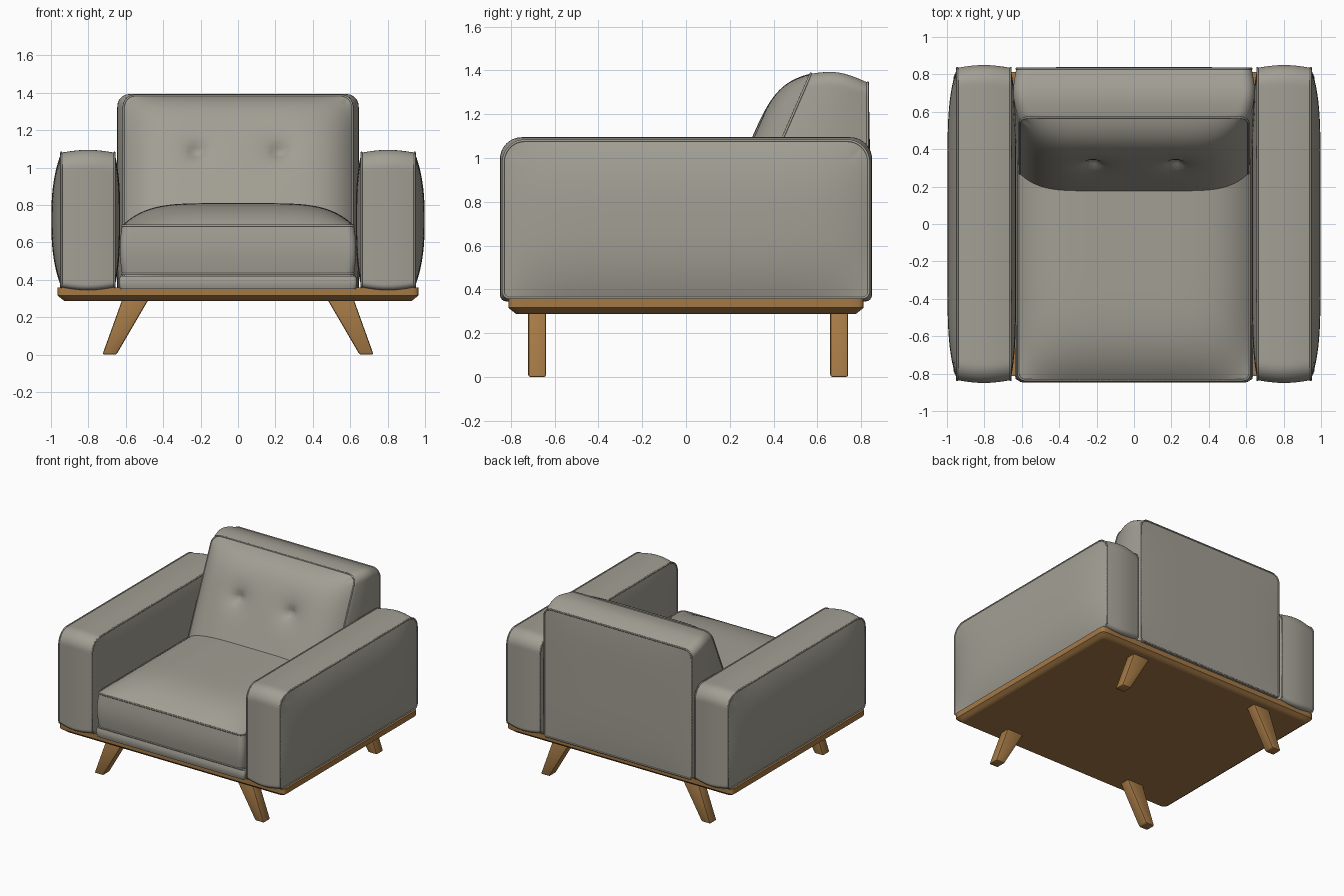
import bpy, bmesh, math
from mathutils import Vector

if "Cube" in bpy.data.objects:
    bpy.data.objects.remove(bpy.data.objects["Cube"])


def material(name, rgb):
    m = bpy.data.materials.new(name)
    m.diffuse_color = (*rgb, 1)
    m.use_nodes = True
    m.node_tree.nodes["Principled BSDF"].inputs["Base Color"].default_value = m.diffuse_color
    return m


FABRIC = material("warm grey leather", (0.36, 0.345, 0.295))
WOOD = material("oak wood", (0.37, 0.19, 0.06))


def finish(name, bm, mat, angle=40):
    bmesh.ops.remove_doubles(bm, verts=bm.verts, dist=1e-5)
    bmesh.ops.recalc_face_normals(bm, faces=bm.faces)
    me = bpy.data.meshes.new(name)
    bm.to_mesh(me)
    bm.free()
    me.materials.append(mat)
    ob = bpy.data.objects.new(name, me)
    bpy.context.collection.objects.link(ob)
    bpy.ops.object.select_all(action='DESELECT')
    ob.select_set(True)
    bpy.context.view_layer.objects.active = ob
    bpy.ops.object.shade_smooth_by_angle(angle=math.radians(angle))
    return ob


def rounded(u, v, hx, hy, r):
    """Map the unit square onto a rounded rectangle."""
    a, b = u * hx, v * hy
    dx, dy = abs(a) - (hx - r), abs(b) - (hy - r)
    if dx > 0 and dy > 0:
        k = max(dx, dy) / math.hypot(dx, dy)
        a = math.copysign(hx - r + dx * k, a)
        b = math.copysign(hy - r + dy * k, b)
    return a, b


def piping(name, loops, radius=0.006):
    cu = bpy.data.curves.new(name, 'CURVE')
    cu.dimensions = '3D'
    cu.bevel_depth = radius
    cu.bevel_resolution = 1
    for loop in loops:
        sp = cu.splines.new('POLY')
        sp.points.add(len(loop) - 1)
        for p, co in zip(sp.points, loop):
            p.co = (*co, 1)
        sp.use_cyclic_u = True
    cu.materials.append(FABRIC)
    bpy.context.collection.objects.link(bpy.data.objects.new(name, cu))


def cushion(name, mat, hx, hy, rt, rb, place, crown=0.0, dome0=None, dome1=None,
            n=64, steps=10, piped=True):
    """Two domed panels joined by a crowned border strip; place(a, b, t, h) gives 3D."""
    bm = bmesh.new()
    s = [math.sin(math.pi / 2 * (2 * i / n - 1)) for i in range(n + 1)]

    def pt(u, v, t, h=0.0):
        c = crown * math.sin(math.pi * t)
        a, b = rounded(u, v, hx + c, hy + c, rt if v > 0 else rb)
        return Vector(place(a, b, t, h))

    # end panels
    for t, dome in ((0, dome0), (1, dome1)):
        g = [[bm.verts.new(pt(u, v, t, dome(u, v) if dome else 0)) for v in s] for u in s]
        for i in range(n):
            for j in range(n):
                bm.faces.new((g[i][j], g[i + 1][j], g[i + 1][j + 1], g[i][j + 1]))
    # border strip
    edge = ([(u, -1) for u in s[:-1]] + [(1, v) for v in s[:-1]]
            + [(u, 1) for u in s[:0:-1]] + [(-1, v) for v in s[:0:-1]])
    rings = [[bm.verts.new(pt(u, v, k / steps)) for u, v in edge] for k in range(steps + 1)]
    for r0, r1 in zip(rings, rings[1:]):
        for i in range(len(edge)):
            j = (i + 1) % len(edge)
            bm.faces.new((r0[i], r0[j], r1[j], r1[i]))
    finish(name, bm, mat)
    if piped:
        piping(name + "_piping", [[pt(u, v, t) for u, v in edge] for t in (0, 1)])


# arms
for side, sx in (("left", -1), ("right", 1)):
    cushion(side + "_arm", FABRIC, 0.835, 0.36, 0.10, 0.03,
            lambda a, b, t, h: (sx * (0.66 + 0.285 * t + h), a, 0.72 + b),
            crown=0.015,
            dome0=lambda u, v: -0.03 * (1 - u ** 6) * (1 - abs(v) ** 3),
            dome1=lambda u, v: 0.053 * (1 - u ** 6) * (1 - abs(v) ** 2.6))


# backrest, with a leaning tufted front panel
def back_place(a, b, t, h):
    z = 0.355 + (b + 0.51) / 1.02 * (1.03 - 0.04 * t)
    front = 0.57 - (1.385 - z) * 0.437
    y = front + (0.83 - front) * t
    if t == 0:
        y -= 0.916 * h
        z += 0.40 * h
    else:
        y += h
    return a * (0.985 + 0.03 * t), y, z


def tufted(u, v):
    h = 0.13 * (1 - u ** 6) * (1 - v ** 6)
    for cx in (-0.22, 0.22):
        d = math.hypot(u * 0.61 - cx, (v - 0.34) * 0.56)
        h -= 0.035 * math.exp(-(d / 0.035) ** 2) + 0.022 * math.exp(-(d / 0.10) ** 2)
    return h


cushion("backrest", FABRIC, 0.62, 0.51, 0.06, 0.02, back_place, crown=0.025,
        dome0=tufted, dome1=lambda u, v: 0.01 * (1 - u ** 4) * (1 - v ** 4))

# seat cushion and the low rail under it
cushion("seat", FABRIC, 0.62, 0.615, 0.03, 0.04,
        lambda a, b, t, h: (a, b - 0.22, 0.43 + 0.26 * t + h), crown=0.012,
        dome1=lambda u, v: 0.12 * (1 - abs(u) ** 5) * (1 - (v ** 4 if v < 0 else 0)))
cushion("seat_rail", FABRIC, 0.63, 0.61, 0.02, 0.02,
        lambda a, b, t, h: (a, b - 0.22, 0.35 + 0.07 * t), crown=0.006,
        n=24, piped=False)


# wooden base with a chamfered lower edge
def base_place(a, b, t, h):
    inset = 0.035 * max(0, 1 - t / 0.4)
    return (a * (1 - inset / 0.965), b * (1 - inset / 0.812), 0.288 + 0.07 * t)


cushion("base_plate", WOOD, 0.965, 0.812, 0.03, 0.03, base_place, n=24, steps=5, piped=False)

# splayed tapered legs
for row, y in (("front", -0.68), ("rear", 0.70)):
    for side, sx in (("left", -1), ("right", 1)):
        bm = bmesh.new()
        outline = [(0.475, 0.30), (0.617, 0.30), (0.725, 0.0), (0.65, 0.0)]
        rings = [[bm.verts.new((sx * x, y + dy, z)) for x, z in outline] for dy in (-0.041, 0.041)]
        bm.faces.new(rings[0])
        bm.faces.new(rings[1])
        for i in range(4):
            j = (i + 1) % 4
            bm.faces.new((rings[0][i], rings[0][j], rings[1][j], rings[1][i]))
        bmesh.ops.recalc_face_normals(bm, faces=bm.faces)
        bmesh.ops.bevel(bm, geom=bm.edges[:], offset=0.01, segments=2, profile=0.5, affect='EDGES')
        finish(f"{row}_{side}_leg", bm, WOOD)
